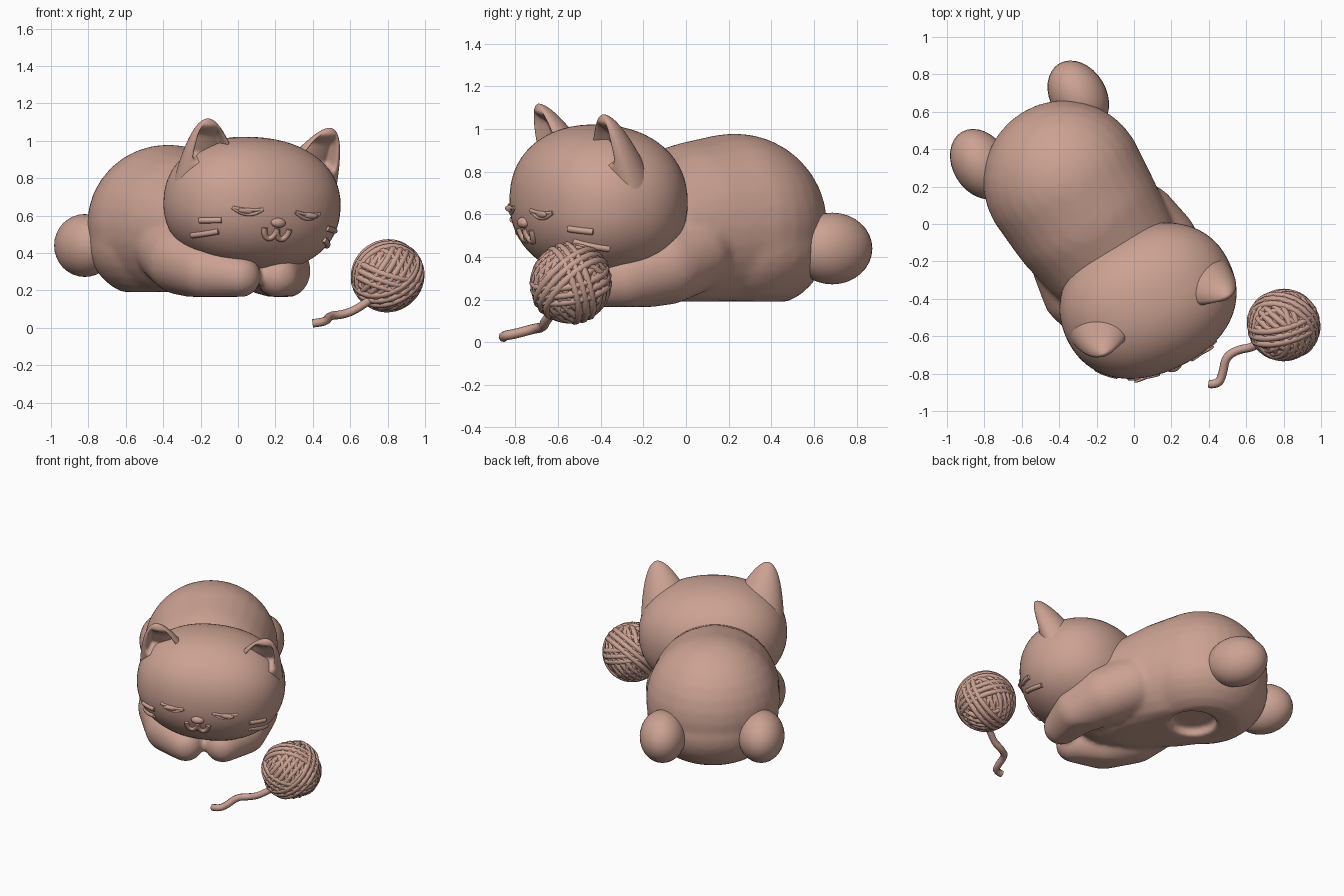
import bpy, bmesh
from math import sin, cos, pi, radians, sqrt
from mathutils import Matrix, Vector

if "Cube" in bpy.data.objects:
    bpy.data.objects.remove(bpy.data.objects["Cube"])

clay = bpy.data.materials.new("soft_clay_pink")
clay.use_nodes = True
CLAY = (0.60, 0.36, 0.29, 1)
clay.diffuse_color = CLAY
clay.node_tree.nodes["Principled BSDF"].inputs["Base Color"].default_value = CLAY

# Local frames: x is the animal's left, -y is its forward direction
BODY = Matrix.Translation((-0.38, 0.24, 0)) @ Matrix.Rotation(radians(31), 4, 'Z')
HEAD = (Matrix.Translation((0.075, -0.41, 0.66)) @ Matrix.Rotation(radians(25), 4, 'Z')
        @ Matrix.Rotation(radians(4), 4, 'Y'))
HEAD_SIZE = Vector((0.48, 0.39, 0.36))
POWER = 2.2


def finish(name, data, frame):
    obj = bpy.data.objects.new(name, data)
    bpy.context.collection.objects.link(obj)
    obj.matrix_world = frame
    data.materials.append(clay)
    return obj


def mesh_part(name, bm, frame):
    bmesh.ops.recalc_face_normals(bm, faces=bm.faces)
    for face in bm.faces:
        face.smooth = True
    mesh = bpy.data.meshes.new(name)
    bm.to_mesh(mesh)
    bm.free()
    return finish(name, mesh, frame)


def add_ball(bm, center, size, floor=None, seg=32):
    shape = Matrix.Translation(center) @ Matrix.Diagonal((*size, 1))
    made = bmesh.ops.create_uvsphere(bm, u_segments=seg, v_segments=seg // 2,
                                     radius=1, matrix=shape)
    if floor is not None:
        for v in made["verts"]:
            v.co.z = max(v.co.z, floor)


def ball(name, center, size, frame):
    bm = bmesh.new()
    add_ball(bm, center, size)
    return mesh_part(name, bm, frame)


def add_chain(bm, stations, floor, steps=10):
    # Each station is x, forward, z, radius, height radius
    for a, b in zip(stations, stations[1:]):
        for i in range(steps + 1):
            x, f, z, r, h = Vector(a).lerp(Vector(b), i / steps)
            add_ball(bm, (x, -f, z), (r, r, h), floor)


def tubes(name, paths, radius, frame, cyclic=False, kind='POLY'):
    curve = bpy.data.curves.new(name, 'CURVE')
    curve.dimensions = '3D'
    curve.bevel_depth = radius
    curve.bevel_resolution = 2
    curve.use_fill_caps = True
    for path in paths:
        spline = curve.splines.new(kind)
        spline.points.add(len(path) - 1)
        for point, co in zip(spline.points, path):
            point.co = (*co, 1)
        spline.use_cyclic_u = cyclic
        if kind == 'NURBS':
            spline.order_u = 3
            spline.use_endpoint_u = True
    return finish(name, curve, frame)


# Body and folded arms, fused into one soft form
bm = bmesh.new()
add_chain(bm, [(0, 0.015, 0.555, 0.435, 0.425), (0, 0.2, 0.54, 0.42, 0.405),
               (0.01, 0.4, 0.51, 0.39, 0.355), (0.02, 0.62, 0.48, 0.30, 0.28)], 0.19)
add_ball(bm, (0, 0, 0.45), (0.425, 0.42, 0.32), 0.19)
for side in (-1, 1):
    add_chain(bm, [(side * x + 0.02, f, z, r, r) for x, f, z, r in (
        (0.235, 0.40, 0.42, 0.19), (0.265, 0.56, 0.365, 0.19),
        (0.24, 0.76, 0.305, 0.155), (0.12, 0.92, 0.275, 0.115))], 0.165)
body = mesh_part("body_and_arms", bm, BODY)

# Round hollow in the belly
bm = bmesh.new()
bmesh.ops.create_cone(bm, cap_ends=True, segments=48, radius1=0.15, radius2=0.15,
                      depth=0.16, matrix=Matrix.Translation((-0.32, 0.21, 0.17)))
cutter = mesh_part("belly_hollow_cutter", bm, Matrix())
cutter.hide_render = True
cutter.hide_viewport = True
cutter.display_type = 'WIRE'


def remesh(obj):
    mod = obj.modifiers.new("fuse", 'REMESH')
    mod.mode = 'VOXEL'
    mod.voxel_size = 0.014
    mod.use_smooth_shade = True


remesh(body)
cut = body.modifiers.new("hollow", 'BOOLEAN')
cut.operation = 'DIFFERENCE'
cut.object = cutter
remesh(body)
soften = body.modifiers.new("soften", 'SMOOTH')
soften.factor = 0.5
soften.iterations = 14

# Hind feet
for label, x, y in (("right", -0.335, 0.295), ("left", 0.3, 0.34)):
    ball(label + "_hind_foot", (x, y, 0.44), (0.15, 0.2, 0.168), BODY)

# Head: a slightly squared ellipsoid
bm = bmesh.new()
add_ball(bm, (0, 0, 0), (1, 1, 1), seg=72)
for v in bm.verts:
    norm = sum(abs(c) ** POWER for c in v.co) ** (1 / POWER)
    v.co = v.co / norm * HEAD_SIZE
mesh_part("head", bm, HEAD)


def on_face(x, z):
    rest = 1 - abs(x / HEAD_SIZE.x) ** POWER - abs(z / HEAD_SIZE.z) ** POWER
    return Vector((x, -HEAD_SIZE.y * max(rest, 0) ** (1 / POWER), z))


def smooth(x):
    x = min(max(x, 0), 1)
    return x * x * (3 - 2 * x)


# Ears: tapering lofts with a scooped front
def ear(name, side, seg=72, rows=32):
    bm = bmesh.new()
    base, tip = Vector((side * 0.25, 0, 0.02)), Vector((side * 0.36, -0.155, 0.435))
    rings = []
    for j in range(rows):
        t = sin(j / rows * pi / 2)
        width = 0.22 * (1 - t) ** 0.52
        depth = 0.19 * (1 - t) ** 0.52
        center = base.lerp(tip, t)
        hollow = 0.8 * depth * smooth((0.93 - t) / 0.15) * smooth((t - 0.42) / 0.14)
        ring = []
        for i in range(seg):
            c, s = cos(2 * pi * i / seg), sin(2 * pi * i / seg)
            y = depth * s
            if s < 0:
                y = depth * 0.6 * s + hollow * smooth((0.8 - abs(c)) / 0.2)
            ring.append(bm.verts.new(center + Vector((width * c, y, 0))))
        rings.append(ring)
    for low, high in zip(rings, rings[1:]):
        for i in range(seg):
            k = (i + 1) % seg
            bm.faces.new((low[i], low[k], high[k], high[i]))
    top = bm.verts.new(tip)
    for i in range(seg):
        bm.faces.new((rings[-1][i], rings[-1][(i + 1) % seg], top))
    bm.faces.new(rings[0])
    return mesh_part(name, bm, HEAD)


# Ears, closed eyes and whiskers on both sides
span = [i / 8 - 1 for i in range(17)]
MID = -0.015
for side, label in ((-1, "right"), (1, "left")):
    ear(label + "_ear", side)
    eye = MID + side * 0.175
    tubes(label + "_eye_lines",
          [[on_face(eye + 0.08 * s, -0.035 - drop * (1 - s * s)) for s in span]
           for drop in (0.008, 0.032)], 0.009, HEAD)
    ball(label + "_eyelid", on_face(eye, -0.048), (0.06, 0.012, 0.016), HEAD)
    tubes(label + "_whiskers",
          [[on_face(side * (0.355 + 0.044 * s), z + tilt * s) for s in span]
           for z, tilt in ((-0.11, -0.004), (-0.18, -0.014))], 0.016, HEAD)

# Nose and mouth
ball("nose", on_face(MID, -0.1), (0.042, 0.026, 0.026), HEAD)
tubes("mouth", [[on_face(MID + side * (0.036 - 0.036 * cos(s * pi / 16)),
                         -0.13 - 0.055 * sin(s * pi / 16))
                 for s in range(17)] for side in (-1, 1)], 0.016, HEAD)

# Yarn ball: core wrapped with bands of parallel strands
YARN = Matrix.Translation((0.80, -0.54, 0.278))
ball("yarn_core", (0, 0, 0), (0.172, 0.172, 0.172), YARN)
strands = []
BANDS = 8
for band in range(BANDS):
    height = ((band * 3) % BANDS + 0.5) / BANDS
    flat = sqrt(1 - height ** 2)
    axis = Vector((flat * cos(2.4 * band), flat * sin(2.4 * band), height))
    turn = axis.to_track_quat('Z', 'Y')
    radius = 0.164 + 0.0025 * band
    reach = 2 if band < 5 else 1
    for k in range(-reach, reach + 1):
        offset = 0.036 * k
        r = sqrt(radius ** 2 - offset ** 2)
        strands.append([turn @ Vector((r * cos(a * pi / 24), r * sin(a * pi / 24), offset))
                        for a in range(48)])
tubes("yarn_strands", strands, 0.018, YARN, cyclic=True)

# Loose yarn end
tubes("yarn_tail", [[(0.72, -0.61, 0.16), (0.64, -0.66, 0.10), (0.56, -0.67, 0.07),
                     (0.49, -0.71, 0.065), (0.475, -0.80, 0.04), (0.45, -0.86, 0.03),
                     (0.40, -0.855, 0.024)]], 0.023, Matrix(), kind='NURBS')
